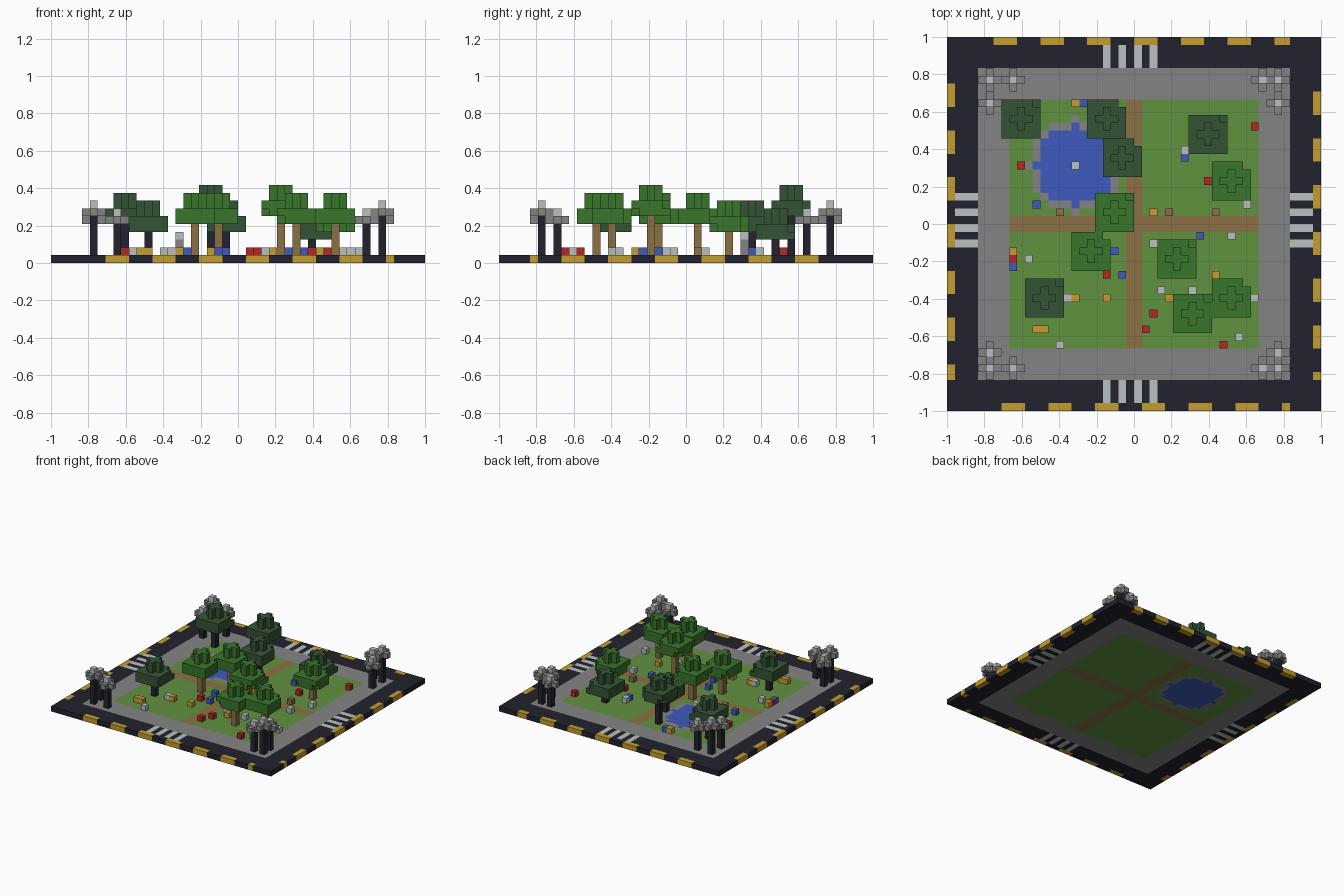
import bpy, bmesh, random
from mathutils import Vector

random.seed(4)
N = 48                # cells along each side
S = 2 / N             # cell size

cube = bpy.data.objects.get("Cube")
if cube:
    bpy.data.objects.remove(cube)


def make_mat(name, rgb):
    """Flat colour from 0-255 display values."""
    lin = [((c / 255 + 0.055) / 1.055) ** 2.4 for c in rgb]
    m = bpy.data.materials.new(name)
    m.use_nodes = True
    m.diffuse_color = (*lin, 1)
    m.node_tree.nodes["Principled BSDF"].inputs["Base Color"].default_value = (*lin, 1)
    return m


ASPHALT = make_mat("asphalt", (34, 34, 46))
PAVING = make_mat("paving", (132, 132, 132))
GRASS = make_mat("grass", (97, 146, 64))
BROWN = make_mat("brown", (140, 112, 67))
BLUE = make_mat("blue", (62, 90, 190))
LIGHT = make_mat("pale_grey", (186, 193, 192))
YELLOW = make_mat("yellow", (197, 157, 46))
RED = make_mat("red", (182, 38, 38))
LEAF = make_mat("leaf_green", (57, 117, 43))
DARK_LEAF = make_mat("dark_leaf_green", (52, 84, 53))


def finish(bm, name, mats):
    mesh = bpy.data.meshes.new(name)
    bm.to_mesh(mesh)
    bm.free()
    for m in mats:
        mesh.materials.append(m)
    ob = bpy.data.objects.new(name, mesh)
    bpy.context.collection.objects.link(ob)
    return ob


def voxels(name, cells, mat):
    """Outer skin of a set of grid cells."""
    cells = set(cells)
    bm = bmesh.new()
    for c in cells:
        mid = Vector((c[0] + 0.5, c[1] + 0.5, c[2] + 0.5))
        for axis in range(3):
            for sign in (-1, 1):
                n = [0, 0, 0]
                n[axis] = sign
                if (c[0] + n[0], c[1] + n[1], c[2] + n[2]) in cells:
                    continue
                u, v = Vector((0, 0, 0)), Vector((0, 0, 0))
                u[(axis + 1) % 3] = 0.5
                v[(axis + 2) % 3] = 0.5 * sign
                o = mid + Vector(n) / 2
                corners = (o - u - v, o + u - v, o + u + v, o - u + v)
                bm.faces.new([bm.verts.new(p * S - Vector((1, 1, 0))) for p in corners])
    bmesh.ops.remove_doubles(bm, verts=bm.verts, dist=S / 100)
    return finish(bm, name, [mat])


# Ground slab: one layer of cells coloured by rule
GROUND = [ASPHALT, PAVING, GRASS, BROWN, BLUE, LIGHT, YELLOW]
POND = (16, 31)


def ground_colour(i, j):
    last = N - 1
    inner = lambda a, m: m <= a <= last - m
    # kerb dashes, shifted a little on each side
    for edge, along, shift in ((j == last, i, 0), (j == 0, i, 1),
                               (i == 0, j, 3), (i == last, j, 2)):
        if edge:
            return YELLOW if inner(along, 4) and (along - shift) % 6 < 3 else ASPHALT
    # crossings in the middle of each road
    if not inner(j, 4) and i in range(20, 27, 2):
        return LIGHT
    if not inner(i, 4) and j in range(21, 28, 2):
        return LIGHT
    if not (inner(i, 4) and inner(j, 4)):
        return ASPHALT
    if not (inner(i, 8) and inner(j, 8)):
        return PAVING
    d = (i - POND[0]) ** 2 + (j - POND[1]) ** 2
    if d <= 25:
        return BLUE
    if d <= 36:
        return PAVING
    return BROWN if i in (23, 24) or j in (23, 24) else GRASS


bm = bmesh.new()
bmesh.ops.create_grid(bm, x_segments=N, y_segments=N, size=1)
for f in bm.faces:
    c = f.calc_center_median()
    f.material_index = GROUND.index(ground_colour(int((c.x + 1) / S), int((c.y + 1) / S)))
ground = finish(bm, "ground", GROUND)
solid = ground.modifiers.new("thickness", 'SOLIDIFY')
solid.thickness = S
solid.offset = 1


def plus(x, y, z):
    return [(x, y, z), (x - 1, y, z), (x + 1, y, z), (x, y - 1, z), (x, y + 1, z)]


# Trees: column x, column y, top level
def tree(x, y, top, leaf, bark):
    crown = plus(x, y, top - 1) + plus(x, y, top - 2)
    gaps = {(2, 2, top - 3)}
    for sx in (-2, 2):
        for sy in (-2, 2):
            if random.random() < 0.4:
                gaps.add((sx, sy, top - 4))
    for z in (top - 3, top - 4):
        crown += [(x + a, y + b, z) for a in range(-2, 3) for b in range(-2, 3)
                  if (a, b, z) not in gaps]
    voxels("tree_crown", crown, leaf)
    voxels("tree_trunk", [(x, y, z) for z in range(1, top - 4)], bark)


for x, y, top in ((36, 29, 8), (21, 25, 9), (18, 20, 9), (29, 19, 10), (36, 14, 9), (31, 12, 9)):
    tree(x, y, top, LEAF, BROWN)
for x, y, top in ((9, 37, 9), (20, 37, 10), (22, 32, 8), (33, 35, 7), (12, 14, 8)):
    tree(x, y, top, DARK_LEAF, ASPHALT)


# Corner lamps: a tall one and two shorter neighbours
def lamp(x, y, head):
    voxels("lamp_post", [(x, y, z) for z in range(1, head)], ASPHALT)
    voxels("lamp_head", plus(x, y, head), PAVING)
    voxels("lamp_light", [(x, y, head + 1)], LIGHT)


for x, x_near in ((5, 8), (42, 40)):
    for y, y_near in ((5, 7), (42, 39)):
        lamp(x, y, 6)
        lamp(x_near, y, 5)
        lamp(x, y_near, 5)

# Fountain in the pond
voxels("fountain_base", [(*POND, 1), (*POND, 2)], PAVING)
voxels("fountain_top", [(*POND, 3)], LIGHT)

# Small blocks scattered on the lawn
BLOCKS = (
    ("red_block", RED, ((9, 31), (33, 29), (39, 36), (8, 19), (20, 17), (26, 12), (25, 10), (35, 8))),
    ("yellow_block", YELLOW, ((16, 39), (8, 20), (26, 25), (34, 17), (16, 14), (20, 14),
                              (28, 14), (11, 10), (12, 10))),
    ("blue_block", BLUE, ((17, 39), (11, 26), (30, 32), (32, 22), (21, 20), (22, 17), (8, 18))),
    ("pale_block", LIGHT, ((30, 33), (38, 26), (36, 22), (26, 21), (10, 19), (15, 14), (27, 15),
                           (31, 15), (39, 14), (37, 9), (14, 8))),
    ("brown_block", BROWN, ((14, 25), (28, 25), (34, 25))),
)
for name, mat, spots in BLOCKS:
    voxels(name, [(x, y, 1) for x, y in spots], mat)
